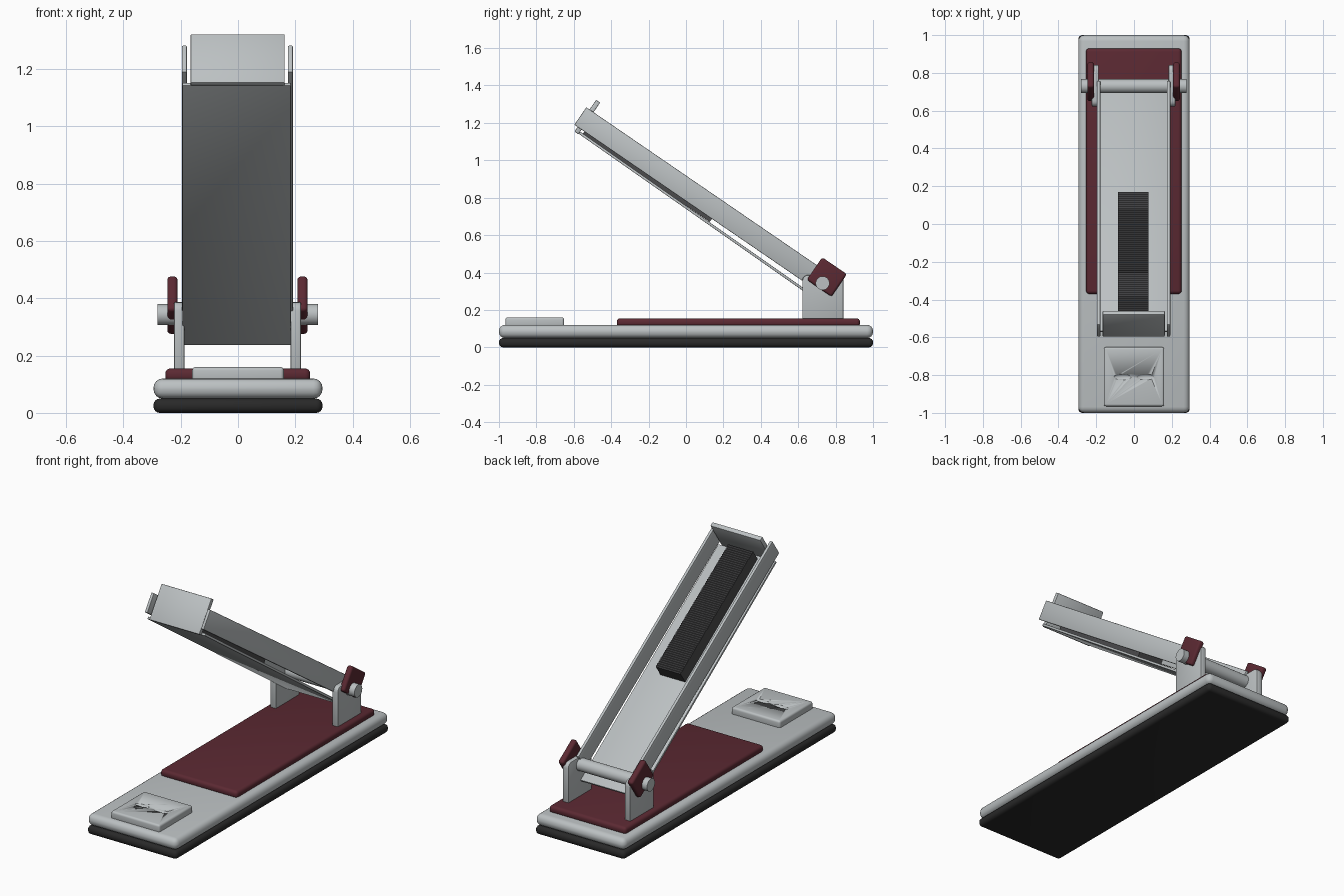
import bpy, bmesh, math
from mathutils import Matrix, Vector

cube = bpy.data.objects.get("Cube")
if cube:
    bpy.data.objects.remove(cube, do_unlink=True)


def material(name, r, g, b):
    m = bpy.data.materials.new(name)
    m.use_nodes = True
    m.diffuse_color = (r, g, b, 1)
    m.node_tree.nodes["Principled BSDF"].inputs["Base Color"].default_value = (r, g, b, 1)
    return m


STEEL = material("brushed steel", 0.50, 0.53, 0.54)
RED = material("dark red", 0.105, 0.022, 0.032)
RUBBER = material("black rubber", 0.022, 0.022, 0.022)
SPRING = material("dark spring steel", 0.07, 0.07, 0.073)

ARM = Matrix.Rotation(math.radians(-34.4), 4, 'X')   # tilt of the open arm
FLAT = Matrix.Identity(4)


def finish(bm, name, mat, bevel=0, segments=4):
    bmesh.ops.recalc_face_normals(bm, faces=bm.faces)
    if bevel:
        edges = [e for e in bm.edges if e.calc_face_angle(0) > 0.6]
        bmesh.ops.bevel(bm, geom=edges, offset=bevel, segments=segments,
                        profile=0.5, affect='EDGES')
    mesh = bpy.data.meshes.new(name)
    bm.to_mesh(mesh)
    bm.free()
    mesh.materials.append(mat)
    ob = bpy.data.objects.new(name, mesh)
    bpy.context.collection.objects.link(ob)
    bpy.ops.object.select_all(action='DESELECT')
    ob.select_set(True)
    bpy.context.view_layer.objects.active = ob
    bpy.ops.object.shade_smooth_by_angle(angle=math.radians(35))
    return ob


def box(name, x, y, z, mat, bevel, frame=FLAT, segments=4):
    """Rounded box from (min, max) ranges in the given frame."""
    size = Vector((x[1] - x[0], y[1] - y[0], z[1] - z[0]))
    mid = Vector((sum(x), sum(y), sum(z))) / 2
    bm = bmesh.new()
    bmesh.ops.create_cube(bm, size=1, matrix=Matrix.Translation(mid) @ Matrix.Diagonal(size).to_4x4())
    ob = finish(bm, name, mat, bevel, segments)
    ob.matrix_world = frame
    return ob


def prism(name, profile, x, mat, bevel=0):
    """Extrude a (y, z) profile across the x range."""
    bm = bmesh.new()
    face = bm.faces.new([bm.verts.new((x[0], p[0], p[1])) for p in profile])
    out = bmesh.ops.extrude_face_region(bm, geom=[face])
    verts = [v for v in out["geom"] if isinstance(v, bmesh.types.BMVert)]
    bmesh.ops.translate(bm, verts=verts, vec=(x[1] - x[0], 0, 0))
    return finish(bm, name, mat, bevel, 2)


# Base layers
box("rubber_sole", (-0.295, 0.295), (-1, 1), (0, 0.05), RUBBER, 0.022)
box("base_plate", (-0.295, 0.295), (-1, 1), (0.05, 0.12), STEEL, 0.032)
box("red_deck", (-0.254, 0.252), (-0.37, 0.93), (0.11, 0.155), RED, 0.018)

# Anvil with two dished crimping grooves
anvil = box("anvil", (-0.16, 0.16), (-0.965, -0.652), (0.11, 0.16), STEEL, 0.012)
for x in (-0.061, 0.061):
    bm = bmesh.new()
    bmesh.ops.create_uvsphere(bm, u_segments=24, v_segments=12, radius=1,
                              matrix=Matrix.Translation((x, -0.81, 0.161))
                              @ Matrix.Diagonal((0.046, 0.016, 0.012, 1)))
    cutter = finish(bm, "groove_cutter", STEEL)
    cutter.hide_render = True
    mod = anvil.modifiers.new("groove", 'BOOLEAN')
    mod.operation = 'DIFFERENCE'
    mod.solver = 'EXACT'
    mod.object = cutter
    bpy.context.view_layer.objects.active = anvil
    bpy.ops.object.modifier_apply(modifier=mod.name)
    bpy.data.objects.remove(cutter, do_unlink=True)

# Hinge brackets with rounded tops, red cheeks and channel walls, per side
cheek_frame = Matrix.Translation((0, 0.753, 0.376)) @ ARM
for side, s in (("right", -1), ("left", 1)):
    def span(a, b):
        return tuple(sorted((s * a - 0.002, s * b - 0.002)))

    profile = [(0.622, 0.14), (0.842, 0.14)]
    for cy, start in ((0.812, 0), (0.652, 90)):
        for i in range(5):
            a = math.radians(start + i * 22.5)
            profile.append((cy + 0.03 * math.cos(a), 0.357 + 0.03 * math.sin(a)))
    prism(side + "_bracket", profile, span(0.185, 0.222), STEEL, 0.006)
    box(side + "_cheek", span(0.209, 0.245), (-0.08, 0.08), (-0.073, 0.073), RED, 0.013, cheek_frame)
    box(side + "_arm_wall", span(0.176, 0.194), (-1.165, 0.40), (0.645, 0.758), STEEL, 0.004, ARM, 2)

# Hinge pin
bm = bmesh.new()
bmesh.ops.create_cone(bm, cap_ends=True, segments=32, radius1=0.037, radius2=0.037, depth=0.56,
                      matrix=Matrix.Translation((-0.001, 0.73, 0.343)) @ Matrix.Rotation(math.pi / 2, 4, 'Y'))
finish(bm, "hinge_pin", STEEL)

# Floor of the arm, hanging slightly steeper than the walls
floor_frame = Matrix.Translation((0, 0.073, 0.689)) @ Matrix.Rotation(math.radians(-35), 4, 'X')
box("arm_floor", (-0.194, 0.185), (-0.79, 0.79), (0, 0.014), STEEL, 0.003, floor_frame, 2)

# Front end plate
box("end_plate", (-0.166, 0.163), (-1.144, -1.118), (0.615, 0.82), STEEL, 0.004, ARM, 2)

# Coil spring block: ridged top profile
ridges = 64
front, rear, low, high = -1.10, -0.274, 0.625, 0.708
step = (rear - front) / ridges
profile = [(rear, low), (front, low)]
for i in range(ridges):
    y = front + i * step
    profile += [(y, high - 0.006), (y + step / 2, high)]
profile.append((rear, high - 0.006))
spring = prism("pusher_spring", profile, (-0.084, 0.078), SPRING)
spring.matrix_world = ARM
